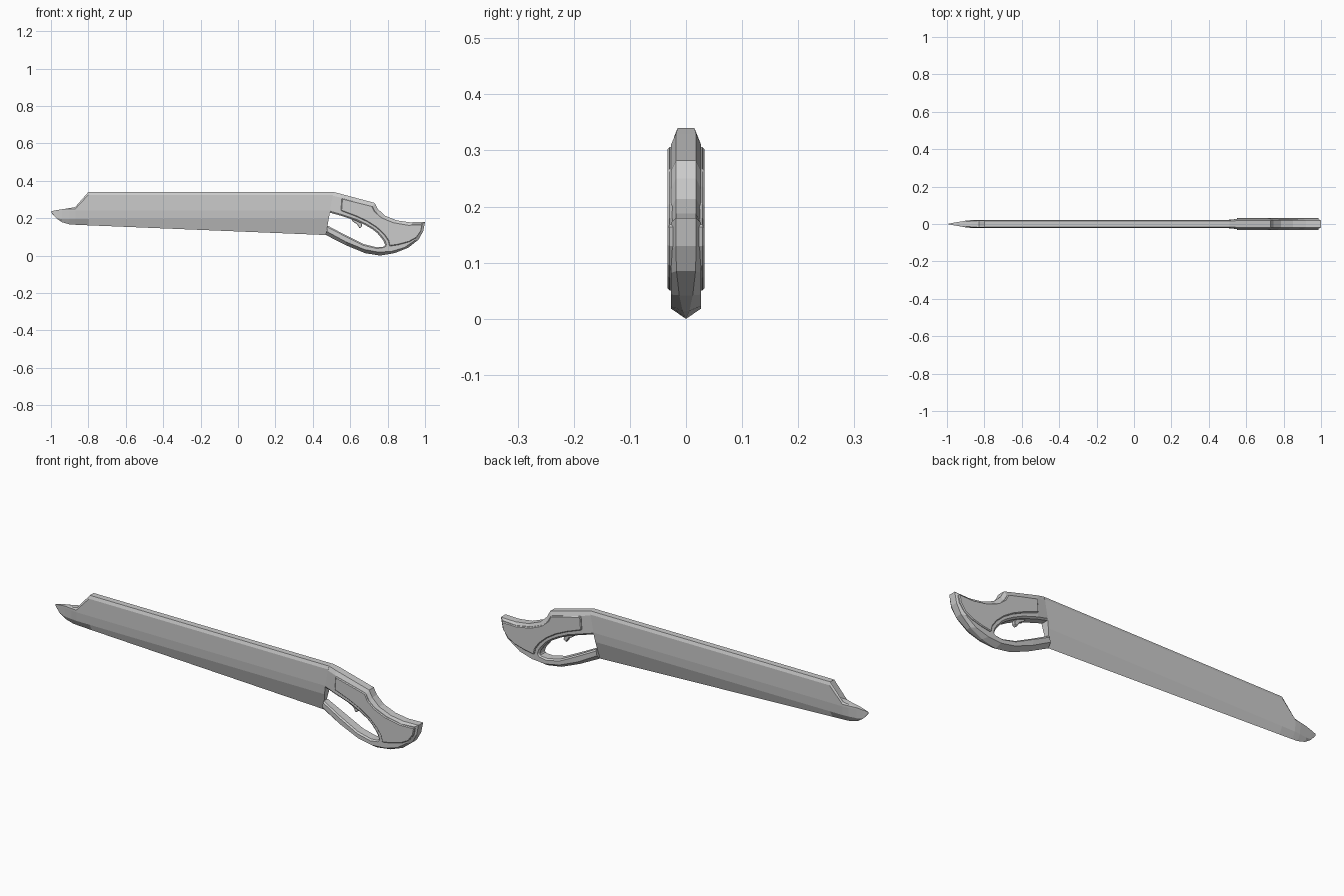
import bpy, bmesh
from mathutils import Vector

if "Cube" in bpy.data.objects:
    bpy.data.objects.remove(bpy.data.objects["Cube"])


def finish(name, bm):
    bmesh.ops.remove_doubles(bm, verts=bm.verts, dist=0.0004)
    bmesh.ops.recalc_face_normals(bm, faces=bm.faces)
    me = bpy.data.meshes.new(name)
    bm.to_mesh(me)
    bm.free()
    ob = bpy.data.objects.new(name, me)
    bpy.context.collection.objects.link(ob)
    return ob


def loft(bm, sections):
    """Bridge closed cross-sections in order and cap both ends."""
    rings = [[bm.verts.new(p) for p in s] for s in sections]
    n = len(rings[0])
    for a, b in zip(rings, rings[1:]):
        for i in range(n):
            j = (i + 1) % n
            bm.faces.new((a[i], a[j], b[j], b[i]))
    bm.faces.new(rings[0])
    bm.faces.new(rings[-1][::-1])


def prism(name, outline, half, bevel):
    """Extrude an x-z outline to both sides of y = 0."""
    bm = bmesh.new()
    f = bm.faces.new([bm.verts.new((x, -half, z)) for x, z in outline])
    r = bmesh.ops.extrude_face_region(bm, geom=[f])
    new = [v for v in r["geom"] if isinstance(v, bmesh.types.BMVert)]
    bmesh.ops.translate(bm, verts=new, vec=(0, 2 * half, 0))
    ob = finish(name, bm)
    m = ob.modifiers.new("edge", "BEVEL")
    m.width, m.segments, m.limit_method = bevel, 1, "ANGLE"
    return ob


# Blade: flat-topped spine, flat flanks, long bevel down to the cutting edge
def blade_section(x, top, bottom, s, slant=0.0):
    zs = [top, max(top - 0.015, min(top, 0.25)), min(0.24, top - 0.003),
          max(0.195, bottom + 0.001), bottom]
    ws = [0.015 * s, 0.021 * s, 0.021 * s, 0.017 * s, 0]
    pts = [(x + slant * (z - bottom), w, z) for z, w in zip(zs, ws)]
    return pts + [(px, -py, pz) for px, py, pz in pts[-2::-1]]


bm = bmesh.new()
loft(bm, [blade_section(-0.997, 0.238, 0.228, 0.02),
          blade_section(-0.97, 0.243, 0.198, 0.27),
          blade_section(-0.94, 0.248, 0.178, 0.52),
          blade_section(-0.90, 0.254, 0.167, 0.85),
          blade_section(-0.87, 0.26, 0.165, 1),
          blade_section(-0.80, 0.34, 0.162, 1),
          blade_section(0.47, 0.34, 0.11, 1, 0.174)])
# Slot sunk into the slanted front of the spine
bm.faces.ensure_lookup_table()
slope = [f for f in bm.faces if all(-0.88 < v.co.x < -0.79 for v in f.verts)
         and abs(f.calc_center_median().y) < 0.001]
bmesh.ops.inset_individual(bm, faces=slope, thickness=0.005)
hole = bmesh.ops.extrude_face_region(bm, geom=slope)
bmesh.ops.translate(bm, vec=(0.04, 0, 0),
                    verts=[v for v in hole["geom"] if isinstance(v, bmesh.types.BMVert)])
bmesh.ops.delete(bm, geom=[f for f in slope if f.is_valid], context="FACES")
finish("blade", bm)

# Handle frame: stations of outer x, z, inner x, z, outer-edge half width, half thickness
stations = [
    (0.51, 0.34, 0.49, 0.23, 0.015, 0.021), (0.55, 0.33, 0.55, 0.213, 0.018, 0.027),
    (0.64, 0.306, 0.63, 0.187, 0.018, 0.027), (0.73, 0.282, 0.68, 0.163, 0.018, 0.027),
    (0.747, 0.25, 0.72, 0.14, 0.018, 0.027), (0.785, 0.214, 0.745, 0.12, 0.018, 0.027),
    (0.85, 0.188, 0.77, 0.09, 0.018, 0.027), (0.92, 0.178, 0.78, 0.075, 0.018, 0.027),
    (1.0, 0.18, 0.783, 0.065, 0.018, 0.027), (0.99, 0.13, 0.785, 0.06, 0.018, 0.027),
    (0.965, 0.085, 0.785, 0.055, 0.017, 0.027), (0.91, 0.042, 0.782, 0.05, 0.012, 0.027),
    (0.84, 0.014, 0.775, 0.047, 0.006, 0.027), (0.76, 0.0, 0.74, 0.045, 0, 0.027),
    (0.68, 0.013, 0.67, 0.062, 0, 0.027), (0.58, 0.054, 0.57, 0.112, 0, 0.025),
    (0.47, 0.11, 0.48, 0.16, 0, 0.019)]
sections = []
for ox, oz, ix, iz, w, h in stations:
    o, i = Vector((ox, 0, oz)), Vector((ix, 0, iz))
    d = (i - o).normalized()
    side = [(o, w), (o + d * 0.02, h), (i - d * 0.008, h), (i, h * 0.75)]
    sections.append([(p.x, y, p.z) for p, y in side] +
                    [(p.x, -y, p.z) for p, y in side[::-1]])
bm = bmesh.new()
loft(bm, sections)
finish("handle_frame", bm)

# Raised grip panels on both sides
prism("grip_panel", [
    (0.555, 0.307), (0.64, 0.286), (0.718, 0.266), (0.733, 0.236), (0.77, 0.205),
    (0.83, 0.18), (0.91, 0.166), (0.988, 0.168), (0.98, 0.13), (0.955, 0.095),
    (0.915, 0.073), (0.86, 0.058), (0.81, 0.05), (0.803, 0.08), (0.78, 0.113),
    (0.74, 0.15), (0.69, 0.182), (0.63, 0.21), (0.55, 0.24)], 0.033, 0.004)

# Trigger inside the guard
prism("trigger", [(0.60, 0.205), (0.612, 0.182), (0.635, 0.17), (0.65, 0.146),
                  (0.664, 0.156), (0.658, 0.19)], 0.01, 0.002)
